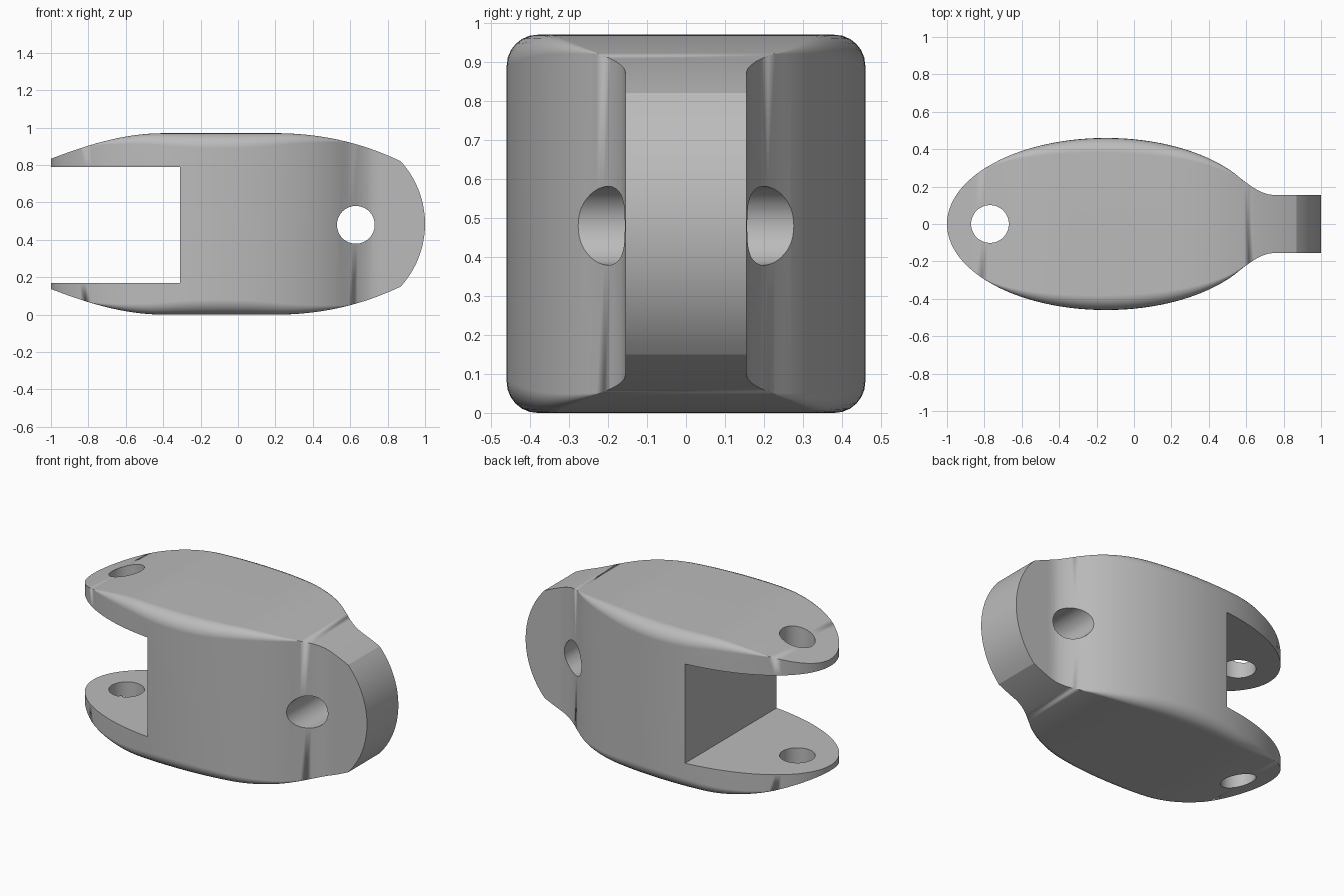
import bpy, bmesh, math
from math import sin, cos, pi, sqrt

MID_Z = 0.485
FILLET_STEPS = 6

if "Cube" in bpy.data.objects:
    bpy.data.objects.remove(bpy.data.objects["Cube"], do_unlink=True)

grey = bpy.data.materials.new("plain grey")
grey.use_nodes = True
grey.diffuse_color = (0.5, 0.5, 0.5, 1)
grey.node_tree.nodes["Principled BSDF"].inputs["Base Color"].default_value = (0.5, 0.5, 0.5, 1)


def hermite(x, x0, y0, m0, x1, y1, m1):
    d = x1 - x0
    t = (x - x0) / d
    return ((2*t**3 - 3*t**2 + 1) * y0 + (t**3 - 2*t**2 + t) * d * m0
            + (3*t**2 - 2*t**3) * y1 + (t**3 - t**2) * d * m1)


# Half width: elliptical body easing into a flat tongue
def half_width(x):
    if x < 0.55:
        return 0.46 * sqrt(max(0, 1 - ((x + 0.15) / 0.85) ** 2))
    if x < 0.75:
        return hermite(x, 0.55, 0.26, -0.8, 0.75, 0.155, 0)
    return 0.155


# Half height: tapered fork, level middle, drooping shoulder, round nose
def half_height(x):
    if x < -0.4:
        return hermite(x, -1, 0.348, 0.39, -0.4, MID_Z, 0)
    if x < 0.2:
        return MID_Z
    if x <= 0.87:
        return hermite(x, 0.2, MID_Z, 0, 0.87, 0.335, -0.48)
    return sqrt(max(0, 0.497 ** 2 - (x - 0.503) ** 2))


# Edge rounding fades out towards both ends
def fillet(x):
    return 0.08 * max(0, 1 - ((x + 0.1) / 0.7) ** 2)


def section(x):
    w, h, r = half_width(x), half_height(x), fillet(x)
    points = []
    for quarter, (sy, sz) in enumerate([(1, 1), (-1, 1), (-1, -1), (1, -1)]):
        for i in range(FILLET_STEPS + 1):
            a = (quarter + i / FILLET_STEPS) * pi / 2
            points.append((x, sy * (w - r) + r * cos(a), MID_Z + sz * (h - r) + r * sin(a)))
    return points


# Body lofted along its length
stations = [-0.15 - 0.85 * cos(i / 28 * pi / 2) for i in range(28)]
stations += [-0.15 + 1.02 * i / 40 for i in range(41)]
nose = math.acos(0.367 / 0.497)
stations += [0.503 + 0.497 * cos(nose * (1 - i / 10)) for i in range(1, 11)]
bm = bmesh.new()
rings = [[bm.verts.new(p) for p in section(x)] for x in stations]
for a, b in zip(rings, rings[1:]):
    for i in range(len(a)):
        j = (i + 1) % len(a)
        bm.faces.new((a[i], a[j], b[j], b[i]))
bmesh.ops.remove_doubles(bm, verts=bm.verts, dist=0.0001)
bmesh.ops.recalc_face_normals(bm, faces=bm.faces)
mesh = bpy.data.meshes.new("link_body")
bm.to_mesh(mesh)
bm.free()
body = bpy.data.objects.new("link_body", mesh)
bpy.context.collection.objects.link(body)
mesh.materials.append(grey)


def cut(cutter):
    cutter.hide_render = True
    cutter.data.materials.append(grey)
    mod = body.modifiers.new("cut", "BOOLEAN")
    mod.operation, mod.solver, mod.object = "DIFFERENCE", "EXACT", cutter
    bpy.ops.object.select_all(action="DESELECT")
    body.select_set(True)
    bpy.context.view_layer.objects.active = body
    bpy.ops.object.modifier_apply(modifier=mod.name)
    bpy.data.objects.remove(cutter, do_unlink=True)


# Fork slot
bpy.ops.mesh.primitive_cube_add(size=1, location=(-0.81, 0, 0.48))
slot = bpy.context.object
slot.name = "slot_cutter"
slot.scale = (1.0, 1.4, 0.62)
cut(slot)

# Pin holes: upright through the fork, crosswise through the tongue
for place, turn in [((-0.77, 0, MID_Z), 0), ((0.63, 0, 0.48), pi / 2)]:
    bpy.ops.mesh.primitive_cylinder_add(vertices=48, radius=0.101, depth=2,
                                        location=place, rotation=(turn, 0, 0))
    bpy.context.object.name = "pin_hole_cutter"
    cut(bpy.context.object)

# Soft shading with crisp edges
body.select_set(True)
bpy.context.view_layer.objects.active = body
bpy.ops.object.shade_smooth_by_angle(angle=math.radians(20))
weighted = body.modifiers.new("weighted normals", "WEIGHTED_NORMAL")
weighted.keep_sharp = True
